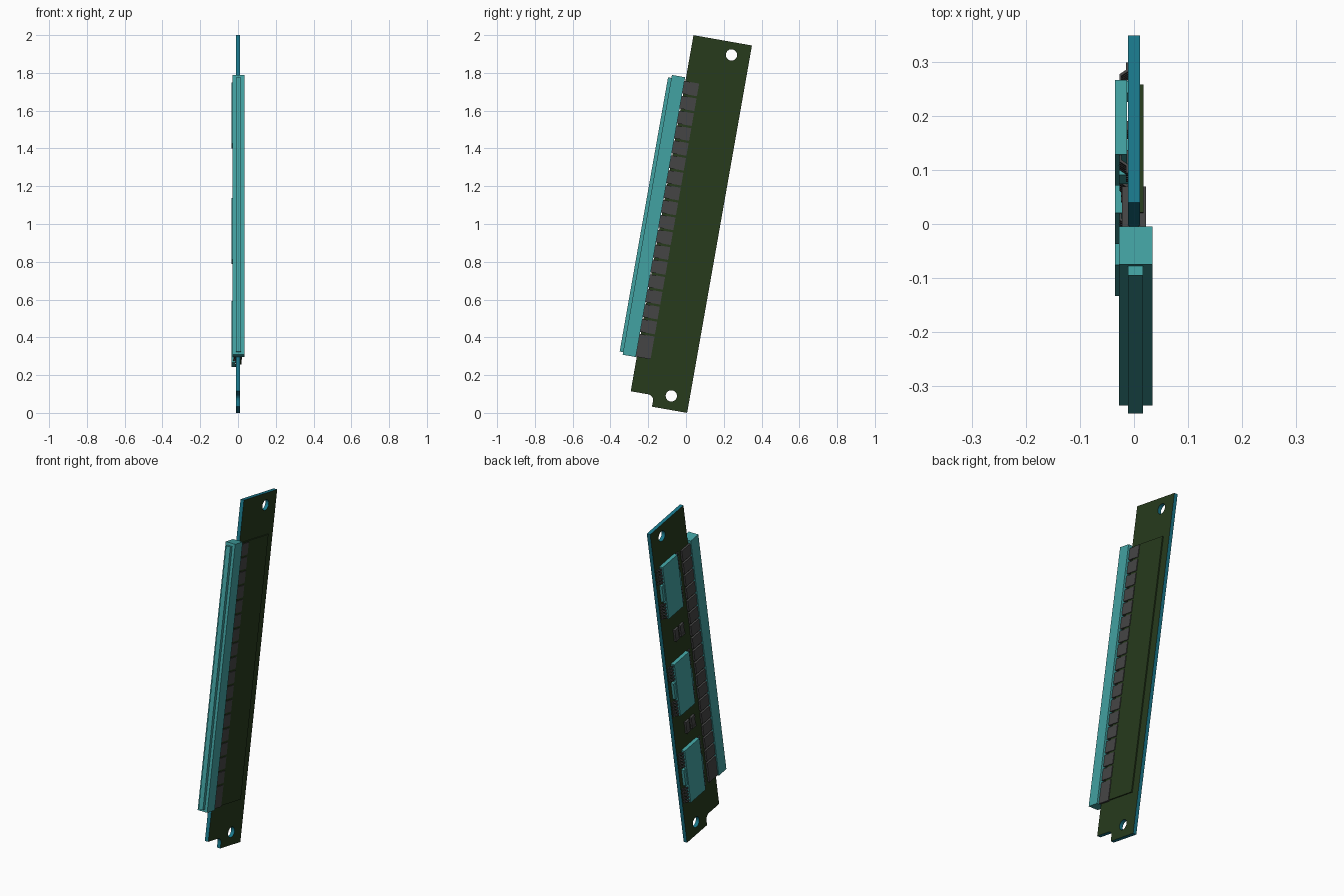
import bpy, bmesh, math
from mathutils import Matrix

if "Cube" in bpy.data.objects:
    bpy.data.objects.remove(bpy.data.objects["Cube"])

# Board frame: u across the board, v along it, n = board normal (+x), leaning 10 degrees
A = math.radians(10)
S, C = math.sin(A), math.cos(A)
FRAME = Matrix(((0, 0, 1, 0), (C, S, 0, 0.006), (-S, C, 0, 0), (0, 0, 0, 1)))
T = 0.011  # half thickness of the board


def material(name, rgb):
    m = bpy.data.materials.new(name)
    m.diffuse_color = (*rgb, 1)
    m.use_nodes = True
    m.node_tree.nodes["Principled BSDF"].inputs["Base Color"].default_value = m.diffuse_color
    return m


GREEN = material("board_green", (0.02, 0.043, 0.012))
EDGE = material("edge_teal", (0.01, 0.19, 0.26))
TEAL = material("part_teal", (0.055, 0.36, 0.36))
DARK = material("contact_grey", (0.06, 0.06, 0.06))


def finish(name, bm, *mats):
    bmesh.ops.recalc_face_normals(bm, faces=bm.faces)
    mesh = bpy.data.meshes.new(name)
    bm.to_mesh(mesh)
    bm.free()
    mesh.transform(FRAME)
    for m in mats:
        mesh.materials.append(m)
    ob = bpy.data.objects.new(name, mesh)
    bpy.context.collection.objects.link(ob)
    return ob


def box(bm, u0, u1, v0, v1, n0, n1):
    m = Matrix.Translation(((u0 + u1) / 2, (v0 + v1) / 2, (n0 + n1) / 2))
    m = m @ Matrix.Diagonal((u1 - u0, v1 - v0, n1 - n0, 1))
    bmesh.ops.create_cube(bm, size=1, matrix=m)


def prism(bm, profile, v0, v1):
    # (u, n) profile swept along v
    a = [bm.verts.new((u, v0, n)) for u, n in profile]
    b = [bm.verts.new((u, v1, n)) for u, n in profile]
    k = len(profile)
    bm.faces.new(a)
    bm.faces.new(b)
    for i in range(k):
        j = (i + 1) % k
        bm.faces.new((a[i], a[j], b[j], b[i]))


# Circuit board: filled outline with a rounded notch and two mounting holes
def arc(cu, cv, r, a0, a1, k):
    return [(cu + r * math.cos(a0 + (a1 - a0) * i / k),
             cv + r * math.sin(a0 + (a1 - a0) * i / k)) for i in range(k + 1)]


outline = [(0, 0), (0, 1.975), (-0.314, 1.975), (-0.314, 0.061)]
outline += arc(-0.219, 0.031, 0.03, math.pi / 2, 0, 6) + [(-0.189, 0)]
loops = [outline] + [arc(-0.098, v, 0.03, 0, math.tau, 24)[:-1] for v in (0.074, 1.907)]
curve = bpy.data.curves.new("board_outline", "CURVE")
curve.dimensions = "2D"
curve.fill_mode = "BOTH"
curve.extrude = T
for pts in loops:
    sp = curve.splines.new("POLY")
    sp.points.add(len(pts) - 1)
    for p, (u, v) in zip(sp.points, pts):
        p.co = (u, v, 0, 1)
    sp.use_cyclic_u = True
temp = bpy.data.objects.new("board_outline", curve)
bpy.context.collection.objects.link(temp)
flat = bpy.data.meshes.new_from_object(temp.evaluated_get(bpy.context.evaluated_depsgraph_get()))
bm = bmesh.new()
bm.from_mesh(flat)
bpy.data.objects.remove(temp)
bmesh.ops.remove_doubles(bm, verts=bm.verts, dist=1e-5)
bm.normal_update()
for f in bm.faces:
    f.material_index = 0 if abs(f.normal.z) > 0.5 else 1
    f.smooth = False
finish("circuit_board", bm, GREEN, EDGE)

# Thin raised panel on the right face
bm = bmesh.new()
box(bm, -0.29, -0.05, 0.25, 1.735, T - 0.002, 0.018)
finish("raised_panel", bm, GREEN)

# Edge connector: long body with a narrow front lip
bm = bmesh.new()
box(bm, -0.39, -0.319, 0.244, 1.748, -0.028, 0.034)
finish("connector_body", bm, TEAL)
bm = bmesh.new()
box(bm, -0.408, -0.385, 0.258, 1.732, -0.011, 0.017)
finish("connector_lip", bm, TEAL)

# Connector contacts on both faces; the lowest one is taller
bm = bmesh.new()
for s in (-1, 1):
    for i in range(18):
        top = 1.728 - 0.08 * i
        low = top - 0.068 if i < 17 else 0.246
        n0, n1 = sorted((s * (T - 0.003), s * 0.022))
        box(bm, -0.325, -0.24, low, top, n0, n1)
finish("connector_contacts", bm, DARK)

# Three chips on the left face, each with bent legs and a centre tab on both sides
U0, U1, HALF = -0.183, -0.043, 0.165
LEG = [(-0.004, 0.016), (0.012, 0.016), (0.02, 0.004), (0.034, 0.004),
       (0.034, 0), (0.017, 0), (0.009, 0.012), (-0.004, 0.012)]
for c, mid in enumerate((1.58, 0.957, 0.403), 1):
    bm = bmesh.new()
    box(bm, U0, U1, mid - HALF, mid + HALF, -0.035, -T - 0.002)
    finish(f"chip_{c}", bm, TEAL)
    legs, tabs = bmesh.new(), bmesh.new()
    for edge, s in ((U0, -1), (U1, 1)):
        prof = [(edge + s * d, -T - h) for d, h in LEG]
        for end in (-1, 1):
            for i in range(5):
                v = mid + end * (HALF - 0.014 - 0.02 * i)
                prism(legs, prof, v - 0.006, v + 0.006)
        u0, u1 = sorted((edge - s * 0.004, edge + s * 0.018))
        box(tabs, u0, u1, mid - 0.05, mid + 0.05, -0.028, -T)
    finish(f"chip_legs_{c}", legs, DARK)
    finish(f"chip_tabs_{c}", tabs, TEAL)

# Small component pairs between the chips
for c, mid in enumerate((1.27, 0.68), 1):
    bm = bmesh.new()
    for u in (-0.165, -0.115):
        box(bm, u - 0.016, u + 0.016, mid - 0.022, mid + 0.022, -0.022, -T + 0.002)
        for s in (-1, 1):
            box(bm, u - 0.018, u + 0.018, mid + s * 0.028 - 0.008, mid + s * 0.028 + 0.008,
                -0.024, -T + 0.002)
    finish(f"small_components_{c}", bm, DARK)
